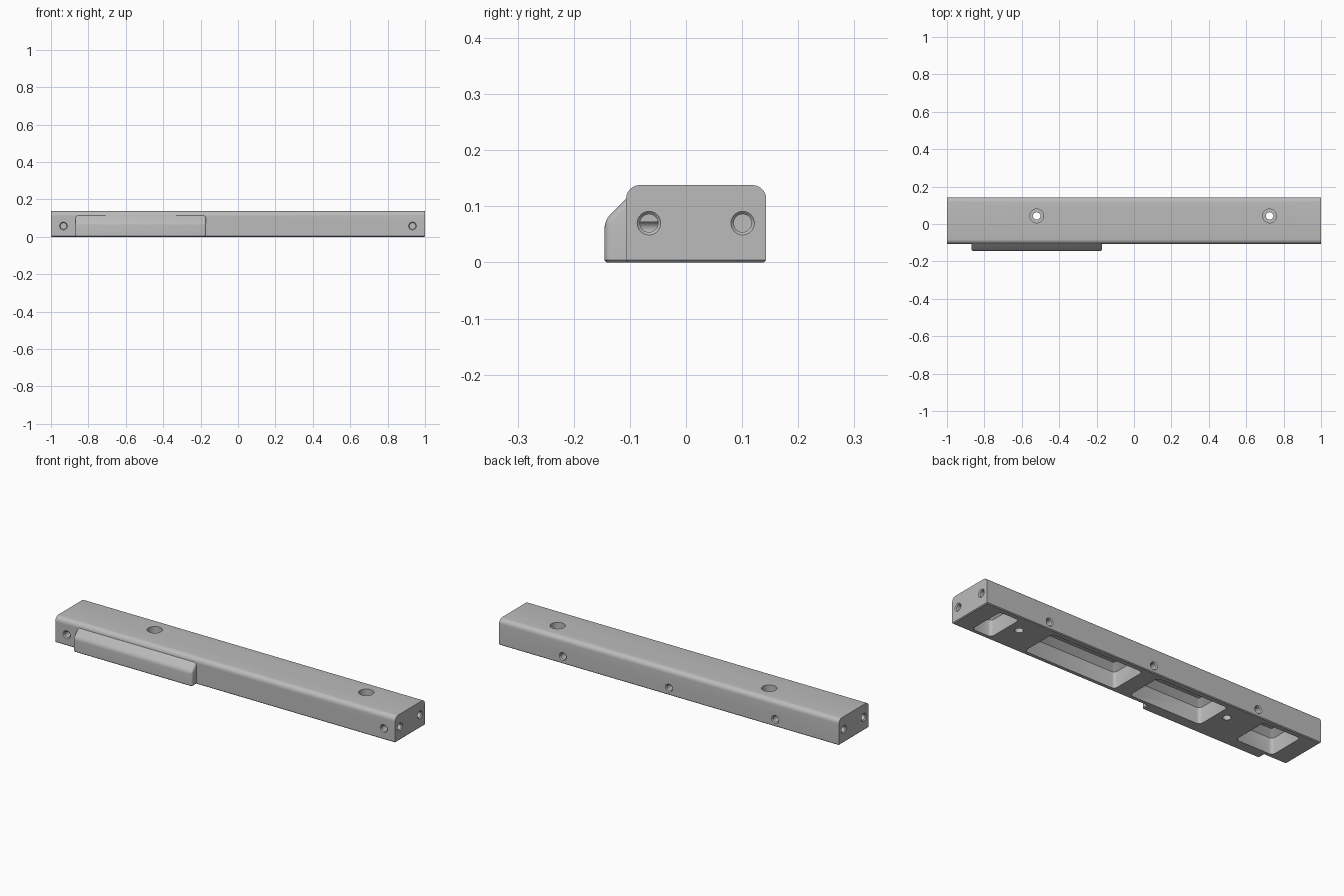
import bpy, bmesh
from math import sin, cos, pi
from mathutils import Vector, Matrix

cube = bpy.data.objects.get("Cube")
if cube:
    bpy.data.objects.remove(cube, do_unlink=True)

grey = bpy.data.materials.new("machined_grey")
grey.use_nodes = True
grey.diffuse_color = (0.5, 0.5, 0.5, 1)
grey.node_tree.nodes["Principled BSDF"].inputs["Base Color"].default_value = (0.5, 0.5, 0.5, 1)


def loft(rings):
    """Closed solid through rings that share a point count."""
    bm = bmesh.new()
    loops = [[bm.verts.new(p) for p in ring] for ring in rings]
    n = len(loops[0])
    for a, b in zip(loops, loops[1:]):
        for i in range(n):
            j = (i + 1) % n
            bm.faces.new((a[i], a[j], b[j], b[i]))
    bm.faces.new(loops[0])
    bm.faces.new(loops[-1])
    bmesh.ops.recalc_face_normals(bm, faces=bm.faces)
    return bm


def make(name, bm):
    mesh = bpy.data.meshes.new(name)
    bm.to_mesh(mesh)
    bm.free()
    mesh.materials.append(grey)
    obj = bpy.data.objects.new(name, mesh)
    bpy.context.collection.objects.link(obj)
    return obj


def bevel(bm, test, width, segments):
    edges = [e for e in bm.edges if test(*[v.co for v in e.verts])]
    bmesh.ops.bevel(bm, geom=edges, offset=width, segments=segments,
                    profile=0.5, affect='EDGES', clamp_overlap=True)


def arc(cx, cy, r, start, steps=6):
    return [(cx + r * cos(start + pi / 2 * i / steps),
             cy + r * sin(start + pi / 2 * i / steps)) for i in range(steps + 1)]


def combine(target, tool, operation):
    mod = target.modifiers.new(tool.name, 'BOOLEAN')
    mod.operation = operation
    mod.solver = 'EXACT'
    mod.object = tool
    bpy.context.view_layer.objects.active = target
    bpy.ops.object.modifier_apply(modifier=mod.name)
    bpy.data.objects.remove(tool, do_unlink=True)


FRONT, BACK, TOP, R = -0.107, 0.143, 0.138, 0.025

# Long bar with rounded upper edges and a fine chamfer underneath
profile = [(FRONT, 0), (BACK, 0)]
profile += arc(BACK - R, TOP - R, R, 0) + arc(FRONT + R, TOP - R, R, pi / 2)
bm = loft([[(x, y, z) for y, z in profile] for x in (-1, 1)])
bevel(bm, lambda a, b: max(a.z, b.z) < 0.001, 0.004, 1)
body = make("rail_body", bm)

# Raised pad on the front, with a sloping top
inner = -0.09
pad = [(inner, 0), (-0.145, 0), (-0.145, 0.075), (inner, 0.13)]
bm = loft([[(x, y, z) for y, z in pad] for x in (-0.87, -0.17)])
bevel(bm, lambda a, b: min(a.y, b.y) < inner - 0.01 and max(a.z, b.z) > 0.01, 0.012, 4)
bevel(bm, lambda a, b: max(a.z, b.z) < 0.001 and min(a.y, b.y) < inner - 0.01, 0.004, 1)
combine(body, make("front_pad", bm), 'UNION')


# Underside pockets with rounded corners and chamfered ceilings
def pocket(x0, x1, y0=-0.085, y1=0.115):
    rings = []
    for z, inset, r in ((-0.02, 0, 0.018), (0.085, 0, 0.018), (0.115, 0.03, 0.006)):
        a, b, c, d = x0 + inset + r, x1 - inset - r, y0 + inset + r, y1 - inset - r
        pts = (arc(b, d, r, 0, 3) + arc(a, d, r, pi / 2, 3)
               + arc(a, c, r, pi, 3) + arc(b, c, r, 1.5 * pi, 3))
        rings.append([(x, y, z) for x, y in pts])
    combine(body, make("pocket", loft(rings)), 'DIFFERENCE')


for x0, x1 in ((-0.9, -0.68), (-0.465, -0.045), (0.045, 0.585), (0.785, 0.9)):
    pocket(x0, x1)


# Drilled holes: steps are (depth, radius) measured from the mouth inward
def drill(mouth, direction, steps, sides=32):
    turn = Vector(direction).to_track_quat('Z', 'Y').to_matrix().to_4x4()
    place = Matrix.Translation(mouth) @ turn
    rings = [[place @ Vector((r * cos(2 * pi * i / sides), r * sin(2 * pi * i / sides), d))
              for i in range(sides)] for d, r in steps]
    combine(body, make("drill", loft(rings)), 'DIFFERENCE')


screw = ((-0.01, 0.021), (0, 0.021), (0.005, 0.016), (0.06, 0.016))
counterbore = ((-0.02, 0.037), (0.06, 0.037), (0.06, 0.02), (0.16, 0.02))

for x in (-0.52, 0.725):
    drill((x, 0.043, TOP), (0, 0, -1), counterbore)
for side in (-1, 1):
    drill((side * 0.933, FRONT, 0.058), (0, 1, 0), screw)
    for y in (-0.066, 0.101):
        drill((side, y, 0.07), (-side, 0, 0), screw)
for x in (-0.625, 0, 0.625):
    drill((x, BACK, 0.038), (0, -1, 0), screw)

# Smooth the rounded areas and keep crisp edges
bpy.ops.object.select_all(action='DESELECT')
body.select_set(True)
bpy.context.view_layer.objects.active = body
bpy.ops.object.shade_smooth_by_angle(angle=pi / 6)
